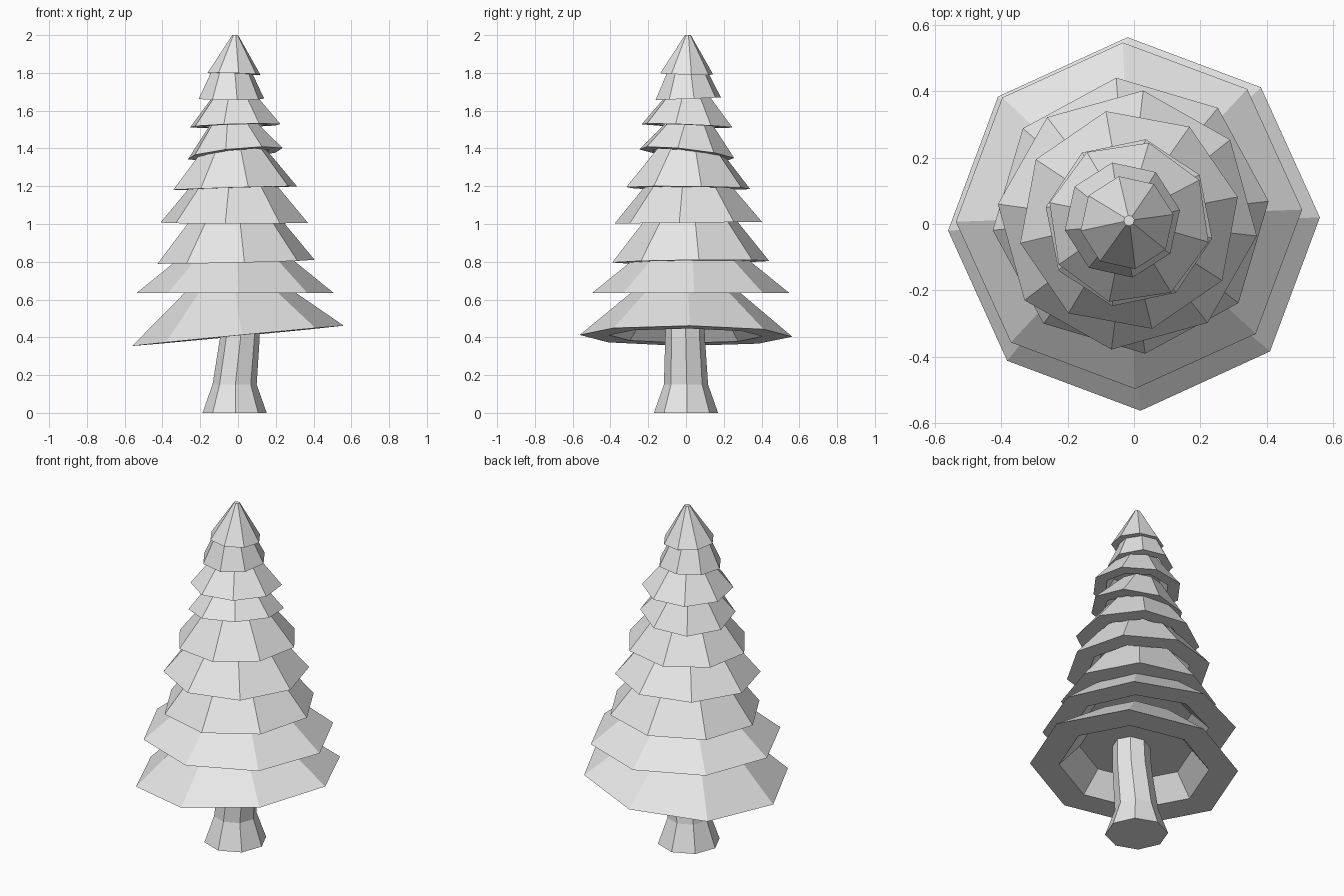
import bpy
import bmesh
from math import cos, sin, pi, radians
from mathutils import Vector

SIDES = 8

cube = bpy.data.objects.get("Cube")
if cube:
    bpy.data.objects.remove(cube, do_unlink=True)

material = bpy.data.materials.new("light grey")
material.use_nodes = True
colour = (0.8, 0.8, 0.8, 1)
material.diffuse_color = colour
material.node_tree.nodes["Principled BSDF"].inputs["Base Color"].default_value = colour


def ring_solid(name, rings, turn):
    """Bridge octagonal rings of (radius, centre) in order and cap both ends."""
    bm = bmesh.new()
    loops = []
    for radius, centre in rings:
        angles = [radians(turn) + 2 * pi * i / SIDES for i in range(SIDES)]
        loops.append([bm.verts.new(Vector(centre) + radius * Vector((cos(a), sin(a), 0)))
                      for a in angles])
    for low, high in zip(loops, loops[1:]):
        for i in range(SIDES):
            j = (i + 1) % SIDES
            bm.faces.new((low[i], low[j], high[j], high[i]))
    bm.faces.new(loops[0])
    bm.faces.new(loops[-1])
    bmesh.ops.recalc_face_normals(bm, faces=bm.faces)
    mesh = bpy.data.meshes.new(name)
    bm.to_mesh(mesh)
    bm.free()
    mesh.materials.append(material)
    obj = bpy.data.objects.new(name, mesh)
    bpy.context.scene.collection.objects.link(obj)
    return obj


def branch_tier(number, centre, rim, top, height, turn, lean):
    """Cone of branches with a hollow underside, leaning as a whole."""
    hollow = min(0.13, height * 0.45)
    tier = ring_solid(f"branch_tier_{number}", [
        (top, (0, 0, height)),
        (rim, (0, 0, 0)),
        (rim * 0.72, (0, 0, 0)),
        (rim * 0.54, (0, 0, hollow)),
    ], turn)
    up = Vector((-lean[0], -lean[1], 1)).normalized()
    tier.rotation_mode = 'QUATERNION'
    tier.rotation_quaternion = Vector((0, 0, 1)).rotation_difference(up)
    tier.location = centre


# Trunk with a flared foot and a slight bend
ring_solid("trunk", [
    (0.17, (-0.018, 0, 0)),
    (0.117, (-0.018, 0, 0.15)),
    (0.105, (0.01, -0.005, 0.4)),
    (0.1, (0.015, -0.005, 0.56)),
], 2)

# Branch tiers: centre, rim radius, top radius, height, turn, lean along x and y
tiers = [
    ((0, 0, 0.408), 0.563, 0.24, 0.27, 2, (0.096, -0.005)),
    ((-0.015, 0.025, 0.635), 0.522, 0.275, 0.2, 2, (0, 0)),
    ((-0.01, 0.025, 0.8), 0.418, 0.22, 0.25, 6, (0.024, 0.012)),
    ((-0.02, 0.012, 1.007), 0.393, 0.2, 0.23, -7, (0, 0.012)),
    ((-0.015, 0.012, 1.19), 0.335, 0.15, 0.23, 12, (0.03, -0.01)),
    ((-0.015, 0.004, 1.372), 0.257, 0.11, 0.18, -11, (0.1, -0.11)),
    ((-0.015, 0.005, 1.52), 0.247, 0.1, 0.18, -14, (0.03, -0.04)),
    ((-0.035, 0.012, 1.663), 0.176, 0.1, 0.16, 10, (0, 0.04)),
    ((-0.021, 0.004, 1.795), 0.142, 0.016, 0.205, 10, (-0.03, -0.03)),
]
for number, tier in enumerate(tiers, 1):
    branch_tier(number, *tier)
